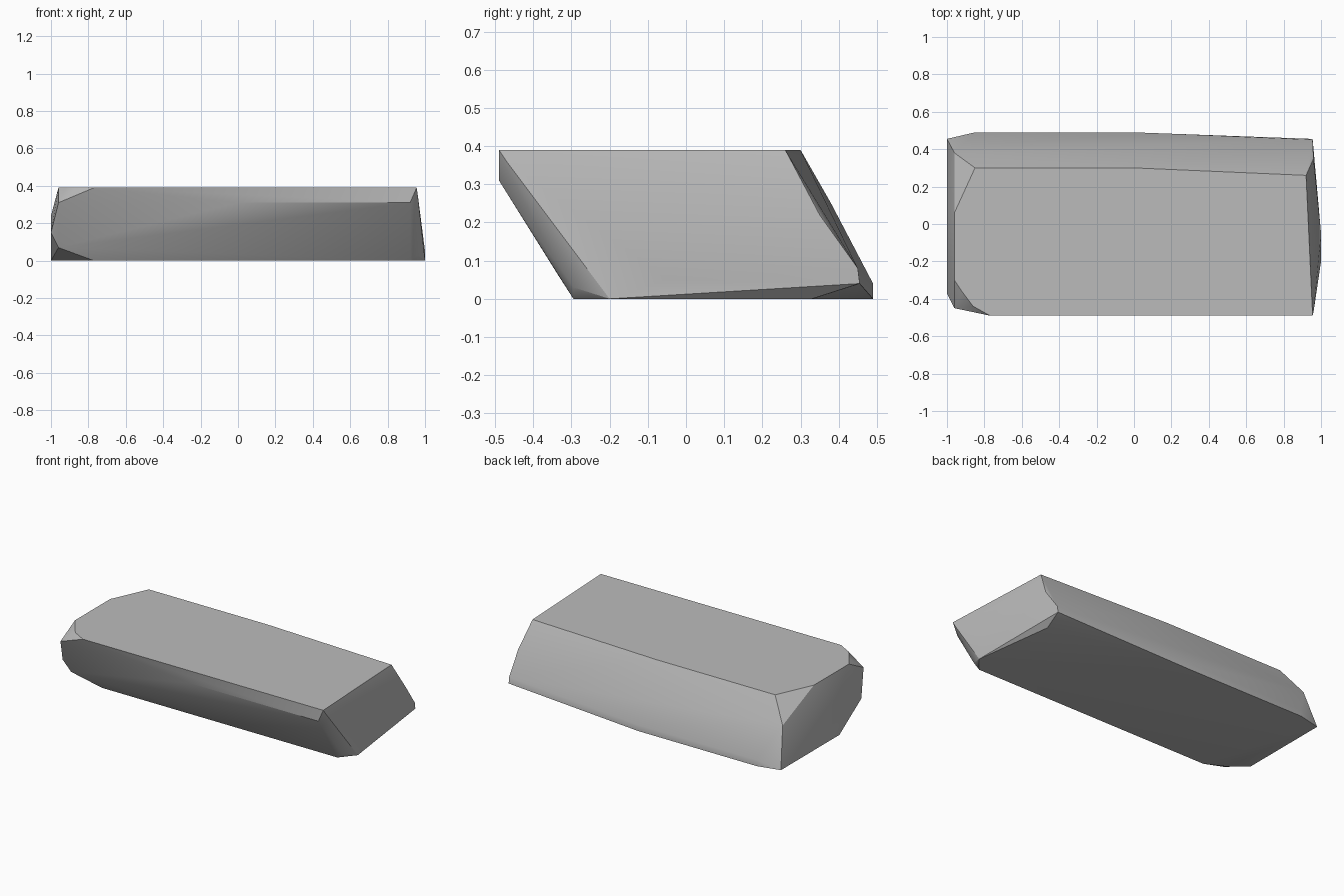
import bpy
import bmesh
from math import radians

cube = bpy.data.objects.get("Cube")
if cube:
    bpy.data.objects.remove(cube, do_unlink=True)

# Shared planes of the leaning slab
TOP, BASE = .39, 0
LEFT, RIGHT = -1, 1
FRONT, BACK = -.49, .49


def make_material(name, level):
    material = bpy.data.materials.new(name)
    material.use_nodes = True
    colour = (level, level, level, 1)
    material.diffuse_color = colour
    shader = material.node_tree.nodes["Principled BSDF"]
    shader.inputs["Base Color"].default_value = colour
    shader.inputs["Roughness"].default_value = .8
    return material


def at_height(outline, height):
    return [(x, y, height) for x, y in outline]


def at_station(outline, station):
    return [(station, y, z) for y, z in outline]


def make_hull(name, points, material):
    mesh = bpy.data.meshes.new(name)
    bm = bmesh.new()
    for point in points:
        bm.verts.new(point)
    result = bmesh.ops.convex_hull(bm, input=bm.verts)
    unused = {g for g in result["geom_interior"] + result["geom_unused"]
              if isinstance(g, bmesh.types.BMVert)}
    bmesh.ops.delete(bm, geom=list(unused), context="VERTS")
    # Merge coplanar triangles into clean flat facets
    bmesh.ops.dissolve_limit(bm, angle_limit=radians(1),
                             verts=bm.verts, edges=bm.edges)
    bmesh.ops.recalc_face_normals(bm, faces=bm.faces)
    bm.to_mesh(mesh)
    bm.free()
    mesh.materials.append(material)
    slab = bpy.data.objects.new(name, mesh)
    bpy.context.collection.objects.link(slab)
    return slab


# Flat upper face, with its rounded front corner
upper_face = at_height([
    (-.77, FRONT), (-.86, -.44), (-.92, -.36), (-.96, -.3),
    (-.96, .06), (-.85, .3), (0, .3), (.92, .26), (.955, FRONT)], TOP)

# Flat lower face, shifted backwards by the lean
lower_face = at_height([
    (-.77, -.295), (-.9, -.23), (LEFT, -.145), (LEFT, .455),
    (-.85, BACK), (0, BACK), (.93, .33), (RIGHT, -.2),
    (.92, -.295), (-.1, -.295)], BASE)

# Ridges along the overhanging front and the spreading back
front_ridge = [(0, FRONT, .31), (.92, FRONT, .31)]
back_ridge = [(-.85, BACK, .04), (0, BACK, .04),
              (.955, .455, .04), (.955, .45, .08)]

# Bevelled end facets
left_end = at_station([(-.37, .15), (-.12, .24), (.1, .24)], LEFT)
left_bevel = at_station([(-.45, .31), (-.34, .07), (.38, .25)], -.96)
right_end = at_station([(-.05, .05)], RIGHT)
right_bevel = at_station([(-.295, .03), (-.47, .36), (.35, .22)], .96)

stone = make_material("stone grey", .5)
slab = make_hull("stone_slab", upper_face + lower_face + front_ridge
                 + back_ridge + left_end + left_bevel
                 + right_end + right_bevel, stone)

# Soft shading across shallow facets, crisp main edges
bpy.ops.object.select_all(action="DESELECT")
slab.select_set(True)
bpy.context.view_layer.objects.active = slab
bpy.ops.object.shade_smooth_by_angle(angle=radians(30))
